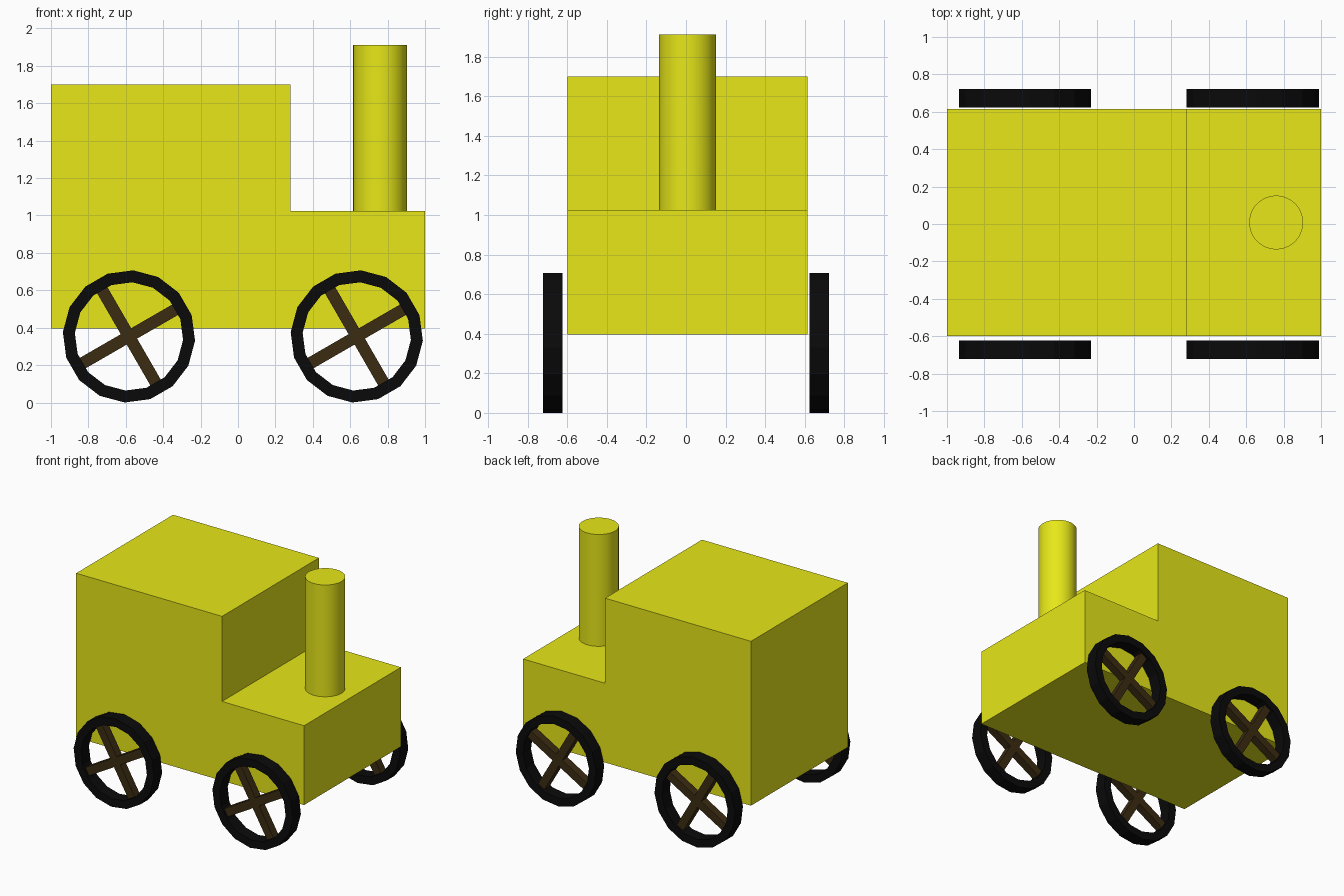
import bpy, bmesh
from math import cos, sin, tau, radians
from mathutils import Matrix

if "Cube" in bpy.data.objects:
    bpy.data.objects.remove(bpy.data.objects["Cube"])


def material(name, rgb):
    m = bpy.data.materials.new(name)
    m.diffuse_color = (*rgb, 1)
    m.use_nodes = True
    m.node_tree.nodes["Principled BSDF"].inputs["Base Color"].default_value = m.diffuse_color
    return m


YELLOW = material("yellow", (0.8, 0.8, 0.01))
BLACK = material("black", (0.003, 0.003, 0.003))
BROWN = material("brown", (0.045, 0.025, 0.006))


def finish(bm, name, mat):
    bmesh.ops.recalc_face_normals(bm, faces=bm.faces)
    mesh = bpy.data.meshes.new(name)
    bm.to_mesh(mesh)
    bm.free()
    mesh.materials.append(mat)
    ob = bpy.data.objects.new(name, mesh)
    bpy.context.collection.objects.link(ob)
    return ob


# Body: stepped side profile extruded across the width
profile = [(-1, 0.396), (1, 0.396), (1, 1.025), (0.28, 1.025), (0.28, 1.70), (-1, 1.70)]
Y0, Y1 = -0.60, 0.614
bm = bmesh.new()
face = bm.faces.new([bm.verts.new((x, Y0, z)) for x, z in profile])
ext = bmesh.ops.extrude_face_region(bm, geom=[face])
moved = [v for v in ext["geom"] if isinstance(v, bmesh.types.BMVert)]
bmesh.ops.translate(bm, verts=moved, vec=(0, Y1 - Y0, 0))
finish(bm, "body", YELLOW)

# Chimney standing on the hood
bpy.ops.mesh.primitive_cylinder_add(vertices=48, radius=0.144, depth=0.887,
                                    location=(0.76, 0.008, 1.4685))
chimney = bpy.context.object
chimney.name = "chimney"
chimney.data.materials.append(YELLOW)
bpy.ops.object.shade_smooth_by_angle()

# Wheels: faceted rim with a rectangular section and two crossed spokes
R, R_IN, HALF_W, TILT, SIDES = 0.354, 0.29, 0.05, radians(30), 16


def rim(name, loc):
    bm = bmesh.new()
    section = [(R, -HALF_W), (R, HALF_W), (R_IN, HALF_W), (R_IN, -HALF_W)]
    rings = []
    for i in range(SIDES):
        a = TILT + tau * (i + 0.5) / SIDES
        rings.append([bm.verts.new((r * cos(a), y, r * sin(a))) for r, y in section])
    for i in range(SIDES):
        p, q = rings[i], rings[(i + 1) % SIDES]
        for j in range(4):
            k = (j + 1) % 4
            bm.faces.new((p[j], p[k], q[k], q[j]))
    finish(bm, name, BLACK).location = loc


def spokes(name, loc):
    bm = bmesh.new()
    for turn in (0, radians(90)):
        rot = Matrix.Rotation(-TILT - turn, 4, 'Y')
        bmesh.ops.create_cube(bm, size=1, matrix=rot @ Matrix.Diagonal((0.60, 0.064, 0.064, 1)))
    finish(bm, name, BROWN).location = loc


for end, x in (("rear", -0.583), ("front", 0.635)):
    for side, y in (("near", -0.673), ("far", 0.673)):
        rim(f"{end}_{side}_wheel_rim", (x, y, 0.3535))
        spokes(f"{end}_{side}_wheel_spokes", (x, y, 0.3535))
